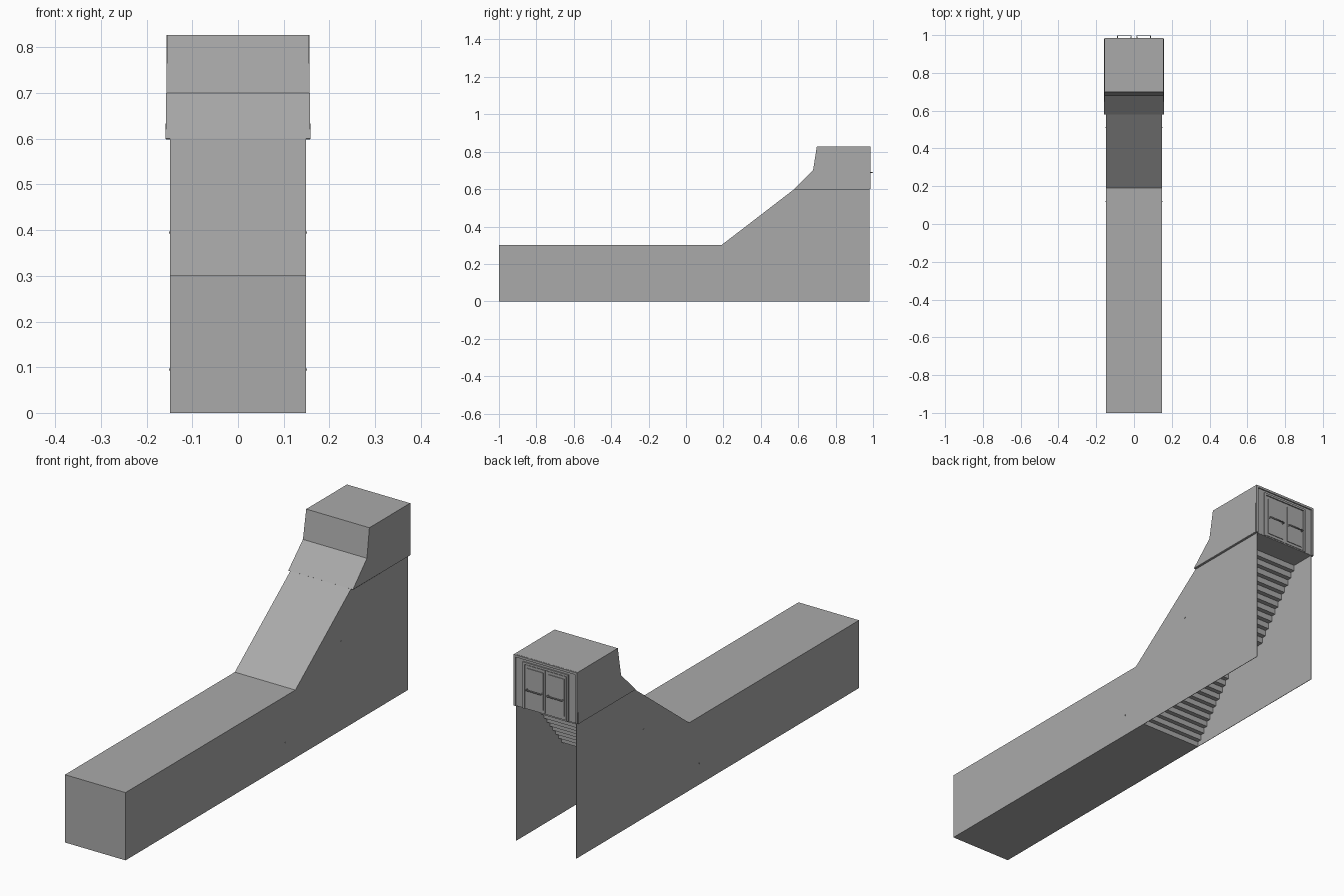
import bpy, bmesh
from mathutils import Vector

cube = bpy.data.objects.get("Cube")
if cube:
    bpy.data.objects.remove(cube, do_unlink=True)

grey = bpy.data.materials.new("plain_grey")
grey.use_nodes = True
colour = (0.4, 0.4, 0.4, 1)
grey.diffuse_color = colour
grey.node_tree.nodes["Principled BSDF"].inputs["Base Color"].default_value = colour

HALF = 0.148      # half width of the passage
BACK = 0.98       # plane of the rear doorway
DECK = 0.6        # height of the upper landing


def finish(name, bm, thickness=0):
    bmesh.ops.remove_doubles(bm, verts=bm.verts, dist=1e-5)
    bmesh.ops.recalc_face_normals(bm, faces=bm.faces)
    mesh = bpy.data.meshes.new(name)
    bm.to_mesh(mesh)
    bm.free()
    mesh.materials.append(grey)
    ob = bpy.data.objects.new(name, mesh)
    bpy.context.collection.objects.link(ob)
    if thickness:
        mod = ob.modifiers.new("thin_sheet", "SOLIDIFY")
        mod.thickness = thickness
        mod.offset = 0
    return ob


def ribbon(bm, path, width):
    """Sweep a (y, z) path across x; width(z) gives the half width."""
    rows = [[bm.verts.new((s * width(z), y, z)) for s in (-1, 1)] for y, z in path]
    for a, b in zip(rows, rows[1:]):
        bm.faces.new((a[0], a[1], b[1], b[0]))


def walls(bm, outline, width):
    for s in (-1, 1):
        bm.faces.new([bm.verts.new((s * width(z), y, z)) for y, z in outline])


def box(name, lo, hi):
    bm = bmesh.new()
    bmesh.ops.create_cube(bm, size=1)
    lo, hi = Vector(lo), Vector(hi)
    for v in bm.verts:
        v.co = (lo + hi) / 2 + v.co * (hi - lo)
    return finish(name, bm)


def rail(name, points, radius):
    curve = bpy.data.curves.new(name, "CURVE")
    curve.dimensions = "3D"
    curve.bevel_depth = radius
    curve.bevel_resolution = 1
    curve.use_fill_caps = True
    spline = curve.splines.new("POLY")
    spline.points.add(len(points) - 1)
    for p, co in zip(spline.points, points):
        p.co = (*co, 1)
    curve.materials.append(grey)
    bpy.context.collection.objects.link(bpy.data.objects.new(name, curve))


def straight(z):
    return HALF


def tapered(z):
    return 0.158 - (z - DECK) * 0.016


# Passage: end wall, flat roof, sloping roof and side walls
roof = [(-1, 0), (-1, 0.3), (0.19, 0.3), (0.58, DECK)]
bm = bmesh.new()
ribbon(bm, roof, straight)
walls(bm, roof + [(BACK, DECK), (BACK, 0)], straight)
finish("passage_shell", bm, 0.002)

# Floor and two open-bottomed stair flights with a middle landing
def flight(y0, y1, z0, z1, steps=12):
    pts = []
    for i in range(steps):
        y = y0 + (y1 - y0) * i / steps
        z = z0 + (z1 - z0) * (i + 1) / steps
        pts += [(y, z), (y + (y1 - y0) / steps, z)]
    return pts


path = [(-1, 0.001), (0.24, 0.001)]
path += flight(0.24, 0.48, 0, 0.29)
path += flight(0.64, 0.89, 0.29, DECK)
path += [(BACK, DECK)]
bm = bmesh.new()
ribbon(bm, path, straight)
finish("floor_and_stairs", bm, 0.002)

# Upper entrance housing
hood = [(0.58, DECK), (0.68, 0.7), (0.70, 0.827), (BACK, 0.827)]
bm = bmesh.new()
ribbon(bm, hood + [(BACK, DECK)], tapered)
walls(bm, hood + [(BACK, DECK)], tapered)
finish("entrance_housing", bm, 0.002)
for s, side in ((-1, "right"), (1, "left")):
    xs = sorted((s * HALF, s * 0.158))
    box(side + "_housing_ledge", (xs[0], 0.58, 0.599), (xs[1], BACK, 0.601))

# Rear rim, door frame, door leaves and handles
box("rim_top", (-0.154, BACK, 0.817), (0.154, 0.986, 0.827))
box("frame_top", (-0.112, BACK, 0.797), (0.112, 0.986, 0.806))
for s, side in ((-1, "right"), (1, "left")):
    def part(name, x0, x1, y1, z0, z1):
        xs = sorted((s * x0, s * x1))
        box(side + name, (xs[0], BACK, z0), (xs[1], y1, z1))

    part("_rim", 0.147, 0.156, 0.986, DECK, 0.827)
    part("_door_frame", 0.103, 0.112, 0.986, DECK, 0.797)
    part("_door", 0.003, 0.100, 0.983, 0.604, 0.794)
    part("_door_panel", 0.012, 0.091, 0.986, 0.616, 0.782)
    rail(side + "_handle", [(s * 0.015, 0.984, 0.69), (s * 0.015, 0.997, 0.69),
                            (s * 0.088, 0.997, 0.69), (s * 0.088, 0.984, 0.69)], 0.003)

    # Handrails along both flights
    x = s * 0.143
    rail(side + "_lower_handrail", [(x, 0.12, 0.095), (x, 0.24, 0.095), (x, 0.48, 0.385)], 0.004)
    rail(side + "_upper_handrail", [(x, 0.51, 0.395), (x, 0.64, 0.395), (x, 0.89, 0.695)], 0.004)
    for y, z in ((0.12, 0.095), (0.51, 0.395)):
        rail(side + "_rail_bracket", [(x, y, z), (s * 0.151, y, z)], 0.003)
